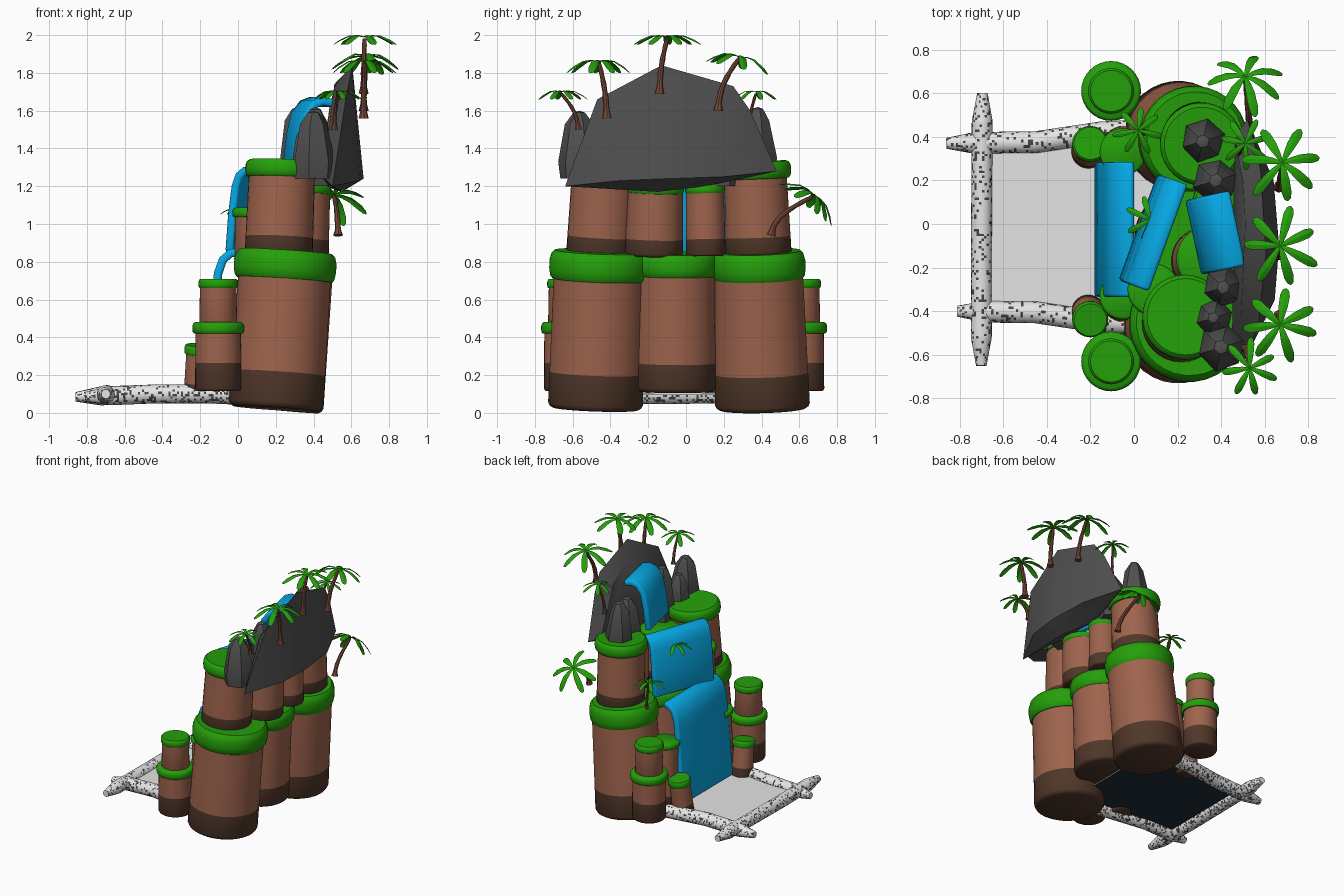
import bpy, bmesh, math, random
from mathutils import Vector, Matrix, Quaternion

if "Cube" in bpy.data.objects:
    bpy.data.objects.remove(bpy.data.objects["Cube"])
random.seed(4)

def material(name, r, g, b):
    m = bpy.data.materials.new(name)
    m.diffuse_color = (r, g, b, 1)
    m.use_nodes = True
    m.node_tree.nodes["Principled BSDF"].inputs["Base Color"].default_value = m.diffuse_color
    return m

BROWN = material("clay brown", 0.34, 0.125, 0.073)
DARK = material("dark soil", 0.08, 0.038, 0.022)
GREEN = material("grass green", 0.018, 0.35, 0.003)
BLUE = material("water blue", 0.002, 0.42, 0.83)
ROCK = material("rock grey", 0.08, 0.08, 0.08)
TRUNK = material("palm trunk", 0.19, 0.068, 0.04)
WHITE = material("birch white", 0.78, 0.78, 0.78)
SPOT = material("birch spot", 0.06, 0.06, 0.06)
POOL = material("pool grey", 0.78, 0.78, 0.78)
NAVY = material("pool underside", 0.014, 0.026, 0.043)

def finish(name, bm, mats, angle=40, recalc=True):
    if recalc:
        bmesh.ops.recalc_face_normals(bm, faces=bm.faces)
    me = bpy.data.meshes.new(name)
    bm.to_mesh(me)
    bm.free()
    for m in mats:
        me.materials.append(m)
    if angle:
        me.shade_smooth()
        me.set_sharp_from_angle(angle=math.radians(angle))
    ob = bpy.data.objects.new(name, me)
    bpy.context.collection.objects.link(ob)
    return ob

def tube(name, stations, sides, mats, pick=None):
    """Round sweep through (point, radius) stations; pick(station index) gives the material."""
    bm = bmesh.new()
    pts = [Vector(p) for p, _ in stations]
    axis = (pts[-1] - pts[0]).normalized()
    base = axis.to_track_quat('Z', 'Y')
    rings = []
    for i, (p, r) in enumerate(stations):
        tan = pts[min(i + 1, len(pts) - 1)] - pts[max(i - 1, 0)]
        q = axis.rotation_difference(tan.normalized()) @ base
        rings.append([bm.verts.new(pts[i] + q @ Vector((r * math.cos(a), r * math.sin(a), 0)))
                      for a in (2 * math.pi * k / sides for k in range(sides))])
    for i in range(len(rings) - 1):
        for k in range(sides):
            j = (k + 1) % sides
            f = bm.faces.new((rings[i][k], rings[i][j], rings[i + 1][j], rings[i + 1][k]))
            f.material_index = pick(i) if pick else 0
    bm.faces.new(rings[0][::-1]).material_index = pick(0) if pick else 0
    bm.faces.new(rings[-1])
    return finish(name, bm, mats)

def column(name, base, top, r0, r1, cap_r, cap_h, band=0.15):
    """Clay column with a dark foot and a rounded grass cap; top is the top of the cap."""
    b, t = Vector(base), Vector(top)
    d = (t - b).normalized()
    h = (t - b).length
    sec = [(0, r0 * .9), (r0 * .04, r0 * .965), (r0 * .11, r0)]
    if band:
        sec += [(band, r0 + (r1 - r0) * band / h)]
    sec += [(h - cap_h * .5, r1)]
    tube(name, [(b + d * s, r) for s, r in sec], 32, [BROWN, DARK], lambda i: int(bool(band) and i < 3))
    prof = [(0, .93), (.12, .98), (.35, 1), (.65, 1), (.88, .965), (1, .9)]
    tube(name + "_grass", [(t + d * cap_h * (u - 1), cap_r * k) for u, k in prof], 32, [GREEN])

# Main lower columns
column("lower_column_left", (.20, -.48, .022), (.255, -.45, .855), .252, .246, .272, .15, .19)
column("lower_column_right", (.20, .405, .02), (.28, .383, .855), .252, .232, .248, .15, .19)
column("lower_column_middle", (.22, -.06, .115), (.26, -.055, .845), .22, .21, .228, .12, .15)
# Upper columns
column("upper_column_left", (.215, -.455, .83), (.235, -.425, 1.335), .18, .175, .195, .09, .1)
column("upper_column_right", (.30, .385, .83), (.31, .365, 1.33), .175, .165, .19, .09, .1)
column("upper_column_middle", (.325, -.17, .83), (.345, -.16, 1.21), .155, .145, .15, .05, .09)
column("upper_column_narrow", (.375, .105, .83), (.375, .1, 1.21), .105, .1, .105, .05, .09)
column("ledge_column", (.09, -.31, .8), (.09, -.3, 1.085), .11, .105, .12, .05, 0)

# Small stacked columns either side of the pool
for side, s, y, y2 in (("left", -1, -.63, -.44), ("right", 1, .61, .37)):
    column(f"small_stack_base_{side}", (-.105, y, .115), (-.105, y, .48), .122, .12, .137, .06, .15)
    column(f"small_stack_top_{side}", (-.105, y, .47), (-.105, y, .71), .1, .096, .105, .05, 0)
    column(f"pool_stump_{side}", (-.21, y2 - s * .04, .08), (-.2, y2, .36), .078, .072, .083, .05, .08)
    column(f"pool_post_{side}", (-.05, s * .35, .1), (-.05, s * .33, .61), .1, .095, .108, .045, .1)

def hull(name, points):
    bm = bmesh.new()
    for p in points:
        bm.verts.new(p)
    bmesh.ops.convex_hull(bm, input=bm.verts)
    bmesh.ops.delete(bm, geom=[v for v in bm.verts if not v.link_faces], context='VERTS')
    return finish(name, bm, [ROCK], 30)

# Big back rock slab
hull("back_rock", [
    (.50, -.64, 1.2), (.52, .48, 1.28), (.665, -.1, 1.24), (.645, -.35, 1.23), (.64, .2, 1.25),
    (.55, -.15, 1.17), (.57, -.47, 1.66), (.605, -.13, 1.84), (.58, .25, 1.73), (.56, .34, 1.6),
    (.49, -.43, 1.58), (.51, 0, 1.74), (.45, -.5, 1.25), (.46, .4, 1.3), (.46, .1, 1.2), (.5, .2, 1.64)])

# Crags flanking the top of the waterfall
def crag(name, x, y, r, z0, z1):
    pts = []
    for u, k in ((0, .92), (.25, 1), (.8, .66), (.97, .3)):
        for n in range(6):
            a = n * math.pi / 3 + .3
            q = r * k * random.uniform(.92, 1.08)
            pts.append((x + q * math.cos(a), y + q * math.sin(a), z0 + (z1 - z0) * u))
    pts.append((x, y, z1))
    hull(name, pts)

for i, c in enumerate([(.315, .38, .1, 1.26, 1.62), (.375, .2, .105, 1.2, 1.57), (.4, -.565, .112, 1.24, 1.6),
                       (.365, -.43, .085, 1.26, 1.52), (.41, -.29, .1, 1.2, 1.62)]):
    crag(f"crag_{i + 1}", *c)

# Waterfall sheets: profile (flow distance, height) swept across the width
def sheet(name, centre, flow, width, prof):
    f = Vector((*flow, 0)).normalized()
    w = Vector((-f.y, f.x, 0)) * width / 2
    c = Vector((*centre, 0))
    bm = bmesh.new()
    rows = [[bm.verts.new(c + f * s + w * k + Vector((0, 0, z))) for k in (-1, 1)] for s, z in prof]
    for a, b in zip(rows, rows[1:]):
        bm.faces.new((a[0], a[1], b[1], b[0]))
    ob = finish(name, bm, [BLUE], 50)
    m = ob.modifiers.new("thickness", 'SOLIDIFY')
    m.thickness, m.offset = .045, 0
    m = ob.modifiers.new("round", 'BEVEL')
    m.width, m.segments, m.angle_limit = .014, 2, math.radians(50)

sheet("waterfall_top", (.375, -.04), (-.98, -.21), .35,
      [(-.1, 1.64), (-.04, 1.65), (.0, 1.635), (.04, 1.58), (.065, 1.47), (.085, 1.3)])
sheet("waterfall_middle", (.09, -.04), (-.94, .34), .52,
      [(-.07, 1.275), (-.03, 1.28), (0, 1.255), (.02, 1.2), (.04, 1.05), (.055, .85)])
sheet("waterfall_bottom", (0, -.025), (-1, 0), .62,
      [(.0, .85), (.04, .845), (.08, .81), (.105, .74), (.115, .65), (.135, .4), (.16, .11)])

# Pool surface
bm = bmesh.new()
bmesh.ops.create_cube(bm, size=1, matrix=Matrix.Translation((-.26, -.01, .1)) @ Matrix.Diagonal((.88, .74, .008, 1)))
bm.normal_update()
for f in bm.faces:
    f.material_index = int(f.normal.z < -.5)
finish("pool", bm, [POOL, NAVY], 0)

# Birch log frame, small dark flecks, sparser on the upper side
def log(name, pts, r):
    stations = []
    P = [Vector(p) for p in pts]
    total = sum((b - a).length for a, b in zip(P, P[1:]))
    run = 0
    for a, b in zip(P, P[1:]):
        n = max(2, int((b - a).length / .011))
        for i in range(n + (b is P[-1])):
            p = a.lerp(b, i / n)
            e = min(run + (p - a).length, total - run - (p - a).length)
            stations.append((p, r * (.5 + .5 * min(1, e / .13))))
        run += (b - a).length
    ob = tube(name, stations, 24, [WHITE, SPOT])
    for f in ob.data.polygons:
        if len(f.vertices) == 4 and random.random() < (.15 if f.normal.z > .6 else .32):
            f.material_index = 1

log("log_front", [(-.7, -.65, .1), (-.7, -.2, .095), (-.695, .6, .1)], .048)
log("log_right", [(-.86, .37, .085), (-.45, .375, .1), (-.15, .42, .1), (.3, .44, .08)], .05)
log("log_left", [(-.81, -.4, .085), (-.45, -.405, .1), (-.15, -.45, .1), (.3, -.47, .08)], .05)

# Palms: curved trunk and a crown of folded, drooping leaves
def palm(name, base, crown, r, droop, leaves=7, tilt=0):
    b, c = Vector(base), Vector(crown)
    bend = Vector((b.x - c.x, b.y - c.y, 0)) * .25
    k = r / .17
    st = []
    for i in range(9):
        t = i / 8
        p = b.lerp(c, t) + bend * math.sin(math.pi * t)
        st.append((p, k * (.026 if i == 0 else .016 - .006 * t + .002 * (i % 2))))
    tube(name + "_trunk", st, 8, [TRUNK])
    bm = bmesh.new()
    lean = Quaternion((1, 0, 0), -math.radians(tilt))
    turn = random.random()
    for n in range(leaves):
        a = 2 * math.pi * (n + turn + random.uniform(-.12, .12)) / leaves
        d, s = Vector((math.cos(a), math.sin(a), 0)), Vector((-math.sin(a), math.cos(a), 0))
        ln = r * random.uniform(.94, 1.1)
        rows = []
        for t, w in ((0, .035), (.25, .085), (.5, .12), (.8, .13), (.95, .085), (1, .02)):
            m = d * ln * t + Vector((0, 0, .1 * r * math.sin(math.pi * t) + .01 - droop * t * t))
            e = s * r * w
            dz = Vector((0, 0, -r * w * .3))
            rows.append([bm.verts.new(c + lean @ q) for q in (m - e + dz, m, m + e + dz)])
        for u, v in zip(rows, rows[1:]):
            for j in (0, 1):
                bm.faces.new((u[j], v[j], v[j + 1], u[j + 1]))
    finish(name + "_leaves", bm, [GREEN], 25, recalc=False)

palm("palm_peak", (.665, -.14, 1.69), (.67, -.10, 1.98), .175, .04)
palm("palm_back_left", (.665, -.42, 1.56), (.67, -.46, 1.85), .175, .06)
palm("palm_back_right", (.665, .17, 1.6), (.68, .28, 1.875), .175, .06, 7, 12)
palm("palm_left", (.51, -.57, 1.5), (.53, -.66, 1.69), .13, .04)
palm("palm_right", (.48, .33, 1.46), (.51, .37, 1.69), .115, .04)
palm("palm_side", (.53, .45, .94), (.51, .67, 1.145), .17, .07, 7, 38)
palm("palm_ledge", (.05, .42, .86), (.02, .43, 1.07), .11, .03)
palm("palm_in_falls", (.1, .02, .85), (.075, .02, 1.2), .11, .04)
